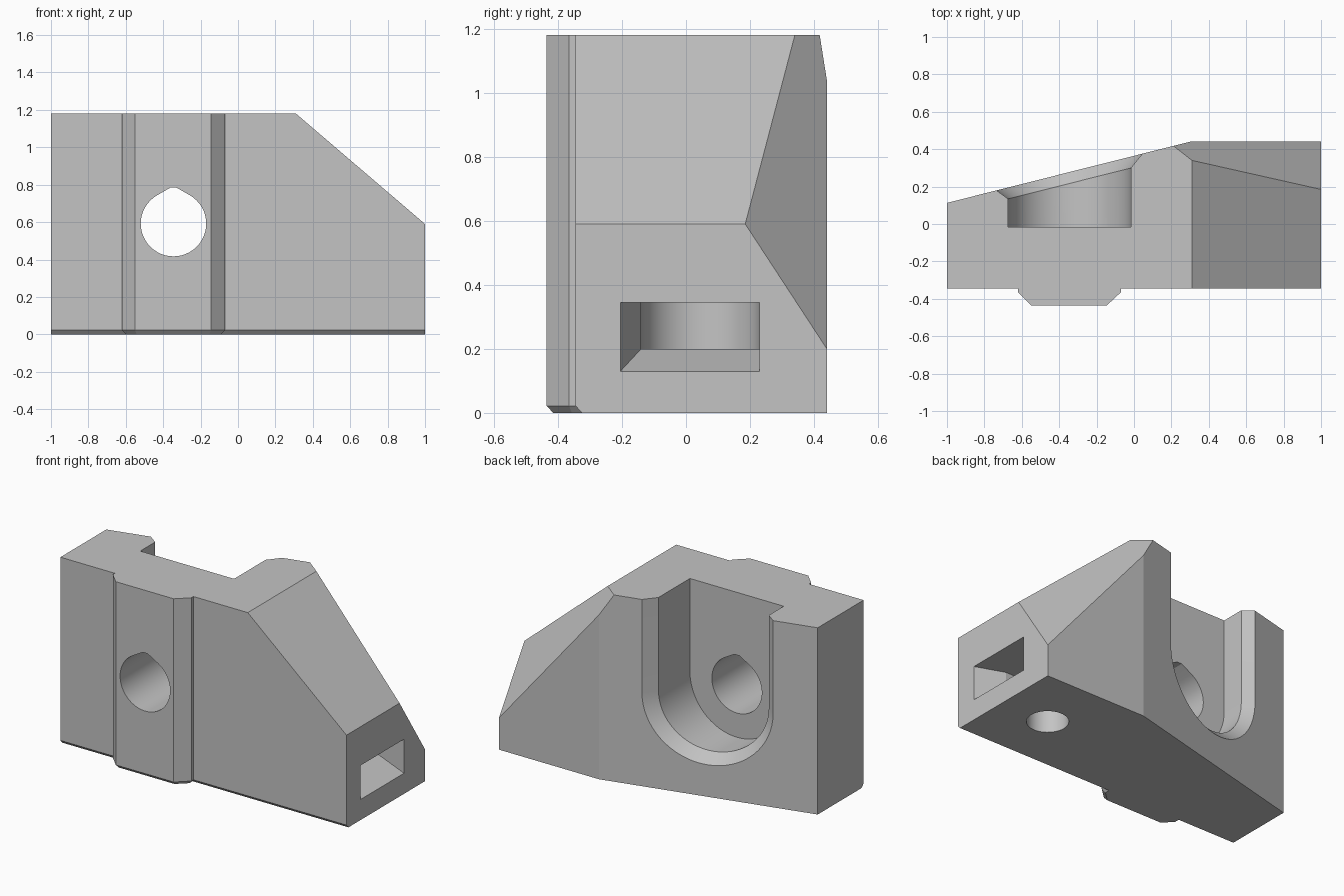
import bpy, bmesh, math
from mathutils import Vector

if "Cube" in bpy.data.objects:
    bpy.data.objects.remove(bpy.data.objects["Cube"])

grey = bpy.data.materials.new("plain grey")
grey.diffuse_color = (0.55, 0.55, 0.55, 1)
grey.use_nodes = True
grey.node_tree.nodes["Principled BSDF"].inputs["Base Color"].default_value = grey.diffuse_color


def loft(name, rings):
    """Closed solid through rings that all have the same number of points."""
    bm = bmesh.new()
    loops = [[bm.verts.new(p) for p in ring] for ring in rings]
    n = len(loops[0])
    for a, b in zip(loops, loops[1:]):
        for i in range(n):
            j = (i + 1) % n
            bm.faces.new((a[i], a[j], b[j], b[i]))
    bm.faces.new(loops[0][::-1])
    bm.faces.new(loops[-1])
    bmesh.ops.recalc_face_normals(bm, faces=bm.faces)
    mesh = bpy.data.meshes.new(name)
    bm.to_mesh(mesh)
    bm.free()
    mesh.materials.append(grey)
    obj = bpy.data.objects.new(name, mesh)
    bpy.context.collection.objects.link(obj)
    return obj


def slice_off(obj, point, normal):
    """Remove everything on the normal side of a plane and cap the cut."""
    bm = bmesh.new()
    bm.from_mesh(obj.data)
    cut = bmesh.ops.bisect_plane(bm, geom=bm.verts[:] + bm.edges[:] + bm.faces[:],
                                 dist=1e-5, plane_co=point, plane_no=normal,
                                 clear_outer=True)
    edges = [e for e in cut["geom_cut"]
             if isinstance(e, bmesh.types.BMEdge) and e.is_boundary]
    bmesh.ops.edgeloop_fill(bm, edges=edges)
    bmesh.ops.recalc_face_normals(bm, faces=bm.faces)
    bm.to_mesh(obj.data)
    bm.free()


def carve(obj, cutter):
    cutter.hide_render = True
    mod = obj.modifiers.new("cut", 'BOOLEAN')
    mod.operation = 'DIFFERENCE'
    mod.solver = 'EXACT'
    mod.object = cutter
    bpy.context.view_layer.objects.active = obj
    bpy.ops.object.modifier_apply(modifier=mod.name)
    bpy.data.objects.remove(cutter)


def arc(r, start, end, steps):
    return [(r * math.cos(start + (end - start) * i / steps),
             r * math.sin(start + (end - start) * i / steps)) for i in range(steps + 1)]


def circle(cx, cy, z, r):
    return [(cx + u, cy + v, z) for u, v in arc(r, 0, 2 * math.pi, 48)[:-1]]


# Main block: plan profile with front rib, bottom front edge chamfered
TOP = 1.18
back = [(1, 0.44), (0.3, 0.44), (-1, 0.113)]
front = [(-1, -0.345), (-0.62, -0.345), (-0.62, -0.365), (-0.55, -0.435),
         (-0.145, -0.435), (-0.07, -0.365), (-0.07, -0.345), (1, -0.345)]
foot = [(-1, -0.325), (-0.60, -0.325), (-0.60, -0.357), (-0.542, -0.415),
        (-0.153, -0.415), (-0.09, -0.357), (-0.09, -0.325), (1, -0.325)]
block = loft("clamp_block", [[(x, y, z) for x, y in prof + back]
                             for prof, z in ((foot, 0), (front, 0.022), (front, TOP))])

# Sloped shoulder and slanted rear corner
slice_off(block, (0.31, 0, TOP), Vector((0.59, 0, 0.69)).normalized())
a, b, c = Vector((0.31, 0.34, TOP)), Vector((1, 0.185, 0.59)), Vector((1, 0.44, 0.2))
slice_off(block, a, (b - a).cross(c - a).normalized())

# Rear U-shaped pocket with a chamfered rim that follows the slanted back
CX, CZ = -0.345, 0.592


def u_ring(r, y_of_x):
    pts = [(-r, 0.9)] + arc(r, math.pi, 2 * math.pi, 32) + [(r, 0.9)]
    return [(CX + u, y_of_x(CX + u), CZ + v) for u, v in pts]


def rear(offset):
    return lambda x: 0.113 + 0.2515 * (x + 1) + offset


carve(block, loft("pocket_cutter", [u_ring(0.328, lambda x: -0.015),
                                    u_ring(0.328, rear(-0.061)),
                                    u_ring(0.452, rear(0.061))]))

# Front-to-back bolt hole with a blunt peaked top
drop = arc(0.175, math.radians(120), math.radians(420), 40) + [(0.017, 0.192), (-0.017, 0.192)]
carve(block, loft("bolt_hole_cutter", [[(CX + u, y, CZ + v) for u, v in drop]
                                       for y in (-0.6, 0.05)]))

# Nut slot in the right end: tapered mouth, then a round-ended chamber
HX, HY, HR = 0.67, 0.045, 0.185


def slot_ring(x, y0, z0):
    return [(x, y0, z0), (x, 0.23, z0), (x, 0.23, 0.345), (x, y0, 0.345)]


carve(block, loft("slot_mouth_cutter", [slot_ring(1.18, -0.27, 0.06),
                                        slot_ring(0.82, -0.14, 0.2),
                                        slot_ring(HX, -0.14, 0.2)]))
chamber = [(HX + 0.05, HY - HR)] + [(HX + 0.05, HY + HR)] + \
          [(HX + u, HY + v) for u, v in arc(HR, math.pi / 2, 1.5 * math.pi, 24)]
carve(block, loft("slot_chamber_cutter", [[(x, y, z) for x, y in chamber]
                                          for z in (0.2, 0.345)]))

# Vertical screw hole from the underside into the nut slot
carve(block, loft("screw_hole_cutter", [circle(HX, HY, -0.1, 0.119),
                                        circle(HX, HY, 0.25, 0.119)]))

# Smooth the round walls, keep all other edges crisp
bpy.ops.object.select_all(action='DESELECT')
block.select_set(True)
bpy.context.view_layer.objects.active = block
bpy.ops.object.shade_smooth_by_angle(angle=math.radians(12))
